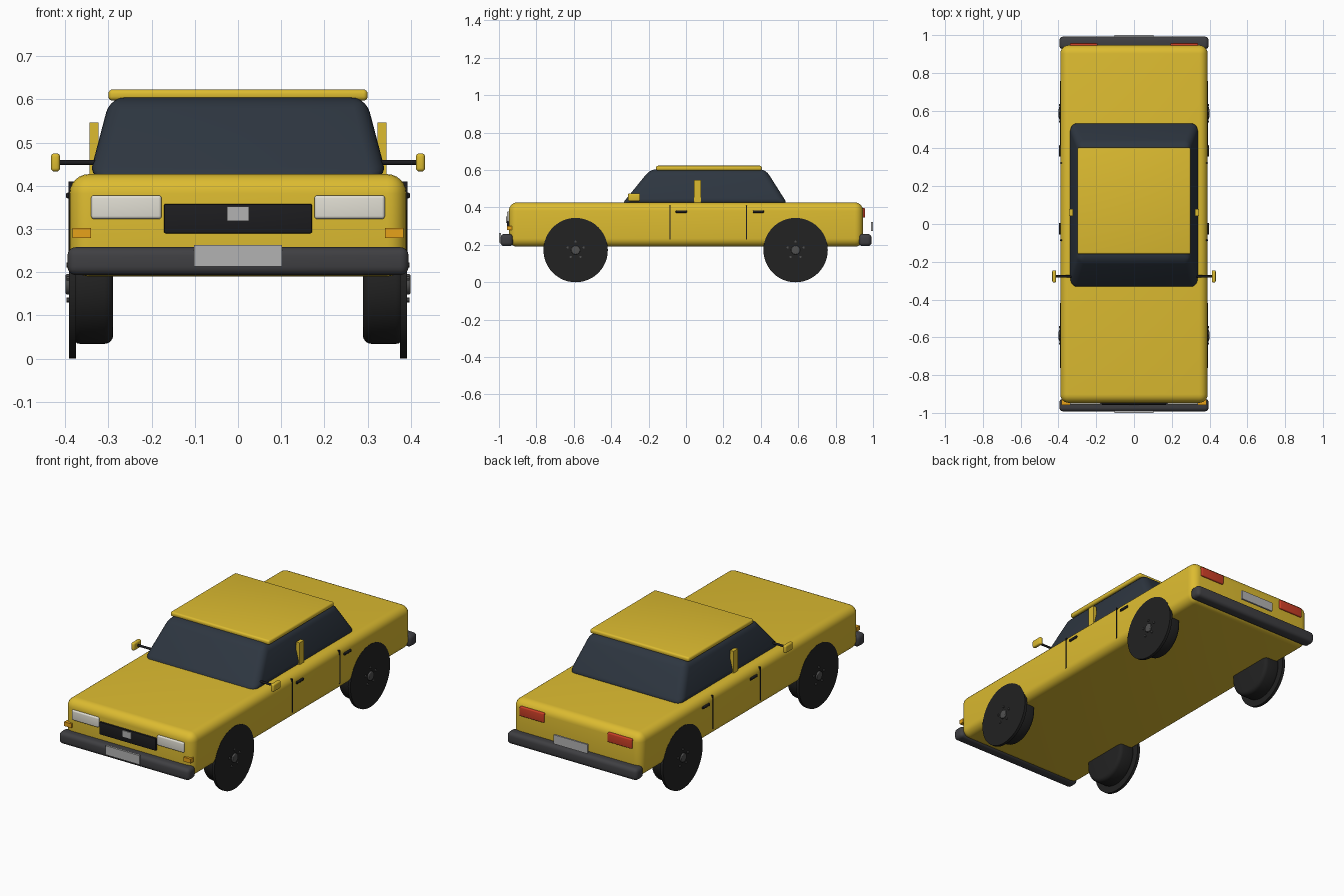
import bpy, bmesh, math
from mathutils import Matrix

if "Cube" in bpy.data.objects:
    bpy.data.objects.remove(bpy.data.objects["Cube"])


def material(name, r, g, b):
    m = bpy.data.materials.new(name)
    m.diffuse_color = (r, g, b, 1)
    m.use_nodes = True
    m.node_tree.nodes["Principled BSDF"].inputs["Base Color"].default_value = m.diffuse_color
    return m


YELLOW = material("yellow_paint", 0.72, 0.50, 0.03)
GLASS = material("dark_glass", 0.027, 0.037, 0.052)
RUBBER = material("rubber", 0.016, 0.016, 0.016)
BUMPER = material("bumper_grey", 0.05, 0.05, 0.055)
BLACK = material("black_trim", 0.012, 0.012, 0.014)
LAMP = material("lamp_white", 0.75, 0.73, 0.65)
ORANGE = material("indicator_orange", 0.80, 0.36, 0.01)
RED = material("tail_red", 0.60, 0.05, 0.02)
SILVER = material("plate_silver", 0.45, 0.45, 0.45)
HUB = material("hub_grey", 0.08, 0.08, 0.08)


def finish(name, bm, mat, bevel=0, segments=4):
    bmesh.ops.recalc_face_normals(bm, faces=bm.faces)
    me = bpy.data.meshes.new(name)
    bm.to_mesh(me)
    bm.free()
    ob = bpy.data.objects.new(name, me)
    bpy.context.collection.objects.link(ob)
    me.materials.append(mat)
    if bevel:
        mod = ob.modifiers.new("bevel", 'BEVEL')
        mod.width, mod.segments = bevel, segments
        mod.limit_method, mod.angle_limit = 'ANGLE', math.radians(30)
    bpy.ops.object.select_all(action='DESELECT')
    bpy.context.view_layer.objects.active = ob
    ob.select_set(True)
    if bevel:
        bpy.ops.object.modifier_apply(modifier="bevel")
    bpy.ops.object.shade_smooth_by_angle(angle=math.radians(35))
    return ob


def box(name, x, y, z, mat, bevel=0, segments=4, top=None):
    """Box from (min, max) ranges; top = (x range, y range) gives a tapered upper face."""
    bm = bmesh.new()
    rings = []
    for (rx, ry), h in (((x, y), z[0]), (top or (x, y), z[1])):
        rings.append([bm.verts.new((rx[i], ry[j], h)) for i, j in ((0, 0), (1, 0), (1, 1), (0, 1))])
    lo, hi = rings
    bm.faces.new(lo)
    bm.faces.new(hi)
    for i in range(4):
        k = (i + 1) % 4
        bm.faces.new((lo[i], lo[k], hi[k], hi[i]))
    return finish(name, bm, mat, bevel, segments)


def side_box(name, x, y, z, mat, bevel=0):
    """The same box on the right and left sides."""
    box(name + "_right", x, y, z, mat, bevel)
    box(name + "_left", (-x[1], -x[0]), y, z, mat, bevel)


def disc(name, x, y, z, r, mat, bevel=0, sides=48):
    """Cylinder lying along x between x[0] and x[1]."""
    bm = bmesh.new()
    bmesh.ops.create_cone(bm, cap_ends=True, segments=sides, radius1=r, radius2=r, depth=abs(x[1] - x[0]),
                          matrix=Matrix.Translation(((x[0] + x[1]) / 2, y, z)) @ Matrix.Rotation(math.pi / 2, 4, 'Y'))
    return finish(name, bm, mat, bevel)


# Body, glasshouse and roof
box("body", (-0.39, 0.39), (-0.947, 0.947), (0.19, 0.427), YELLOW, 0.045, 6)
box("window_glass", (-0.346, 0.346), (-0.345, 0.545), (0.415, 0.605), GLASS, 0.035, 5,
    top=((-0.296, 0.296), (-0.19, 0.425)))
box("roof", (-0.30, 0.30), (-0.16, 0.405), (0.597, 0.623), YELLOW, 0.01)
side_box("door_pillar", (0.323, 0.344), (0.042, 0.08), (0.415, 0.547), YELLOW)

# Bumpers and number plates
for name, s in (("front", -1), ("rear", 1)):
    box(name + "_bumper", (-0.395, 0.395), sorted((s * 0.925, s * 0.992)), (0.193, 0.258), BUMPER, 0.02)
box("front_plate", (-0.102, 0.102), (-1.0, -0.988), (0.213, 0.263), SILVER)
box("rear_plate", (-0.102, 0.102), (0.99, 1.0), (0.273, 0.323), SILVER)

# Front face: grille, plain centre plate, lamps
box("grille", (-0.171, 0.171), (-0.957, -0.935), (0.29, 0.358), BLACK, 0.003, 2)
box("grille_centre_plate", (-0.026, 0.026), (-0.962, -0.95), (0.318, 0.352), SILVER)
side_box("headlight", (0.177, 0.34), (-0.957, -0.925), (0.323, 0.378), LAMP, 0.007)
side_box("indicator", (0.34, 0.383), (-0.957, -0.93), (0.279, 0.302), ORANGE)
side_box("tail_light", (0.193, 0.34), (0.925, 0.957), (0.345, 0.397), RED, 0.005)

# Door seams and handles
for name, seam, handle in (("front", -0.086, -0.055), ("rear", 0.323, 0.357)):
    side_box(name + "_door_seam", (0.38, 0.392), (seam - 0.003, seam + 0.003), (0.228, 0.41), BLACK)
    side_box(name + "_door_handle", (0.382, 0.398), (handle, handle + 0.06), (0.371, 0.384), BLACK, 0.004)

# Mirrors, wheels, hubs and bolts
side_box("mirror", (0.412, 0.433), (-0.31, -0.245), (0.433, 0.475), YELLOW, 0.008)
for side, s in (("right", 1), ("left", -1)):
    disc("mirror_arm_" + side, (s * 0.33, s * 0.416), -0.277, 0.454, 0.006, BLACK, sides=12)
    for end, y in (("front", -0.59), ("rear", 0.586)):
        tag = end + "_" + side
        disc("tyre_" + tag, (s * 0.289, s * 0.385), y, 0.172, 0.138, RUBBER, 0.02)
        disc("wheel_disc_" + tag, (s * 0.375, s * 0.391), y, 0.172, 0.172, RUBBER)
        disc("hub_" + tag, (s * 0.385, s * 0.399), y, 0.172, 0.024, HUB, 0.004, 24)
        for i in range(5):
            a = math.pi / 2 + i * math.tau / 5
            disc(f"bolt_{tag}_{i}", (s * 0.385, s * 0.397), y + 0.045 * math.cos(a),
                 0.172 + 0.045 * math.sin(a), 0.006, HUB, sides=10)
